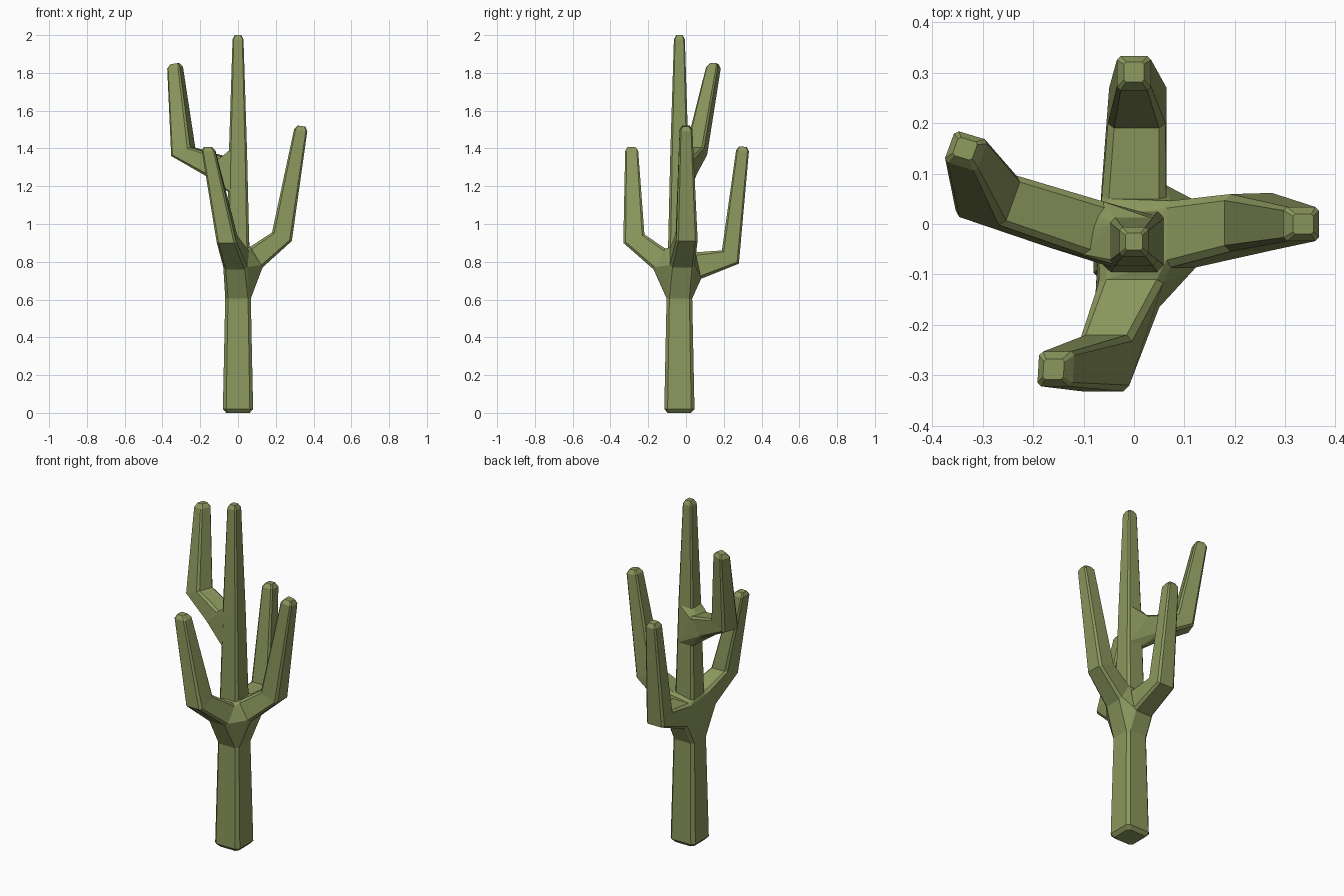
import bpy, bmesh
from mathutils import Vector

if "Cube" in bpy.data.objects:
    bpy.data.objects.remove(bpy.data.objects["Cube"])

mat = bpy.data.materials.new("cactus_green")
mat.diffuse_color = (0.26, 0.31, 0.11, 1)
mat.use_nodes = True
mat.node_tree.nodes["Principled BSDF"].inputs["Base Color"].default_value = mat.diffuse_color
C = 0.22  # corner chamfer as a fraction of half width


def ring(a, b, side, w):
    # chamfered square between outline points a (outer) and b (inner)
    a, b = Vector(a), Vector(b)
    mid, u, v = (a + b) / 2, (b - a) / 2, Vector(side).normalized() * w
    k = 1 - C
    pts = [(1, -k), (1, k), (k, 1), (-k, 1), (-1, k), (-1, -k), (-k, -1), (k, -1)]
    return [mid + u * p + v * q for p, q in pts]


def finish(bm, name):
    bmesh.ops.recalc_face_normals(bm, faces=bm.faces)
    me = bpy.data.meshes.new(name)
    bm.to_mesh(me)
    bm.free()
    me.materials.append(mat)
    ob = bpy.data.objects.new(name, me)
    bpy.context.collection.objects.link(ob)
    return ob


def cap(r, toward, length):
    # small ring beyond the end that rounds it off
    mid = sum(r, Vector()) / 8
    d = (mid - toward).normalized() * length
    return [mid + (p - mid) * 0.58 + d for p in r]


def limb(name, rings):
    prev = sum(rings[-2], Vector()) / 8
    rings = rings + [cap(rings[-1], prev, 0.022)]
    bm = bmesh.new()
    loops = [[bm.verts.new(p) for p in r] for r in rings]
    for l, m in zip(loops, loops[1:]):
        for i in range(8):
            j = (i + 1) % 8
            bm.faces.new((l[i], l[j], m[j], m[i]))
    bm.faces.new(loops[0])
    bm.faces.new(loops[-1])
    return finish(bm, name)


def level(z, h):
    # horizontal trunk ring
    return ring((-h, -0.035, z), (h, -0.035, z), (0, 1, 0), h)


# Trunk
trunk = limb("cactus", [level(0, 0.062), level(0.02, 0.08), level(0.6, 0.068),
                        level(0.87, 0.06), level(1.38, 0.048), level(1.978, 0.029)])

# Arms: side direction, then (outer point, inner point, half width) per section
arms = {
    "right_arm": ((0, 1, 0), [
        ((0.0, -0.03, 0.66), (0.0, -0.03, 0.85), 0.06),
        ((0.13, -0.02, 0.77), (0.065, -0.02, 0.88), 0.066),
        ((0.285, 0.005, 0.91), (0.18, 0.002, 0.955), 0.057),
        ((0.367, 0.0, 1.492), (0.297, 0.0, 1.502), 0.034)]),
    "back_arm": ((1, 0, 0), [
        ((0, -0.03, 0.68), (0, -0.03, 0.845), 0.06),
        ((0.0, 0.08, 0.71), (0.0, 0.05, 0.85), 0.064),
        ((0.008, 0.28, 0.79), (0.005, 0.19, 0.86), 0.057),
        ((0.0, 0.333, 1.385), (0.0, 0.265, 1.39), 0.034)]),
    "front_arm": ((1, 0, 0), [
        ((0, -0.04, 0.66), (0, -0.04, 0.85), 0.058),
        ((-0.015, -0.172, 0.76), (-0.005, -0.11, 0.87), 0.064),
        ((-0.062, -0.332, 0.90), (-0.055, -0.22, 0.945), 0.052),
        ((-0.157, -0.322, 1.387), (-0.153, -0.253, 1.387), 0.035)]),
    "left_arm": ((0.34, 0.94, 0), [
        ((0, -0.035, 1.17), (0, -0.035, 1.37), 0.042),
        ((-0.165, 0.01, 1.26), (-0.07, -0.01, 1.355), 0.056),
        ((-0.34, 0.065, 1.36), (-0.24, 0.045, 1.405), 0.052),
        ((-0.366, 0.155, 1.822), (-0.3, 0.135, 1.832), 0.033)]),
}
parts, roots = [], {}
for name, (side, secs) in arms.items():
    rings = [ring(a, b, side, w) for a, b, w in secs]
    roots[name] = rings[1]
    parts.append(limb(name, rings))


# Flared junctions where the arms leave the trunk
def hub(name, rings):
    bm = bmesh.new()
    for r in rings:
        for p in r:
            bm.verts.new(p)
    res = bmesh.ops.convex_hull(bm, input=bm.verts)
    junk = {v for v in res["geom_interior"] if isinstance(v, bmesh.types.BMVert)}
    bmesh.ops.delete(bm, geom=list(junk), context='VERTS')
    return finish(bm, name)


parts.append(hub("lower_junction", [level(0.605, 0.0675), level(0.86, 0.058), roots["right_arm"],
                                    roots["back_arm"], roots["front_arm"]]))
parts.append(hub("upper_junction", [level(1.17, 0.052), level(1.39, 0.046), roots["left_arm"]]))

# Merge everything into one skin
bpy.context.view_layer.objects.active = trunk
for p in parts:
    m = trunk.modifiers.new("merge", 'BOOLEAN')
    m.operation, m.solver, m.object = 'UNION', 'EXACT', p
    bpy.ops.object.modifier_apply(modifier=m.name)
    bpy.data.objects.remove(p)
